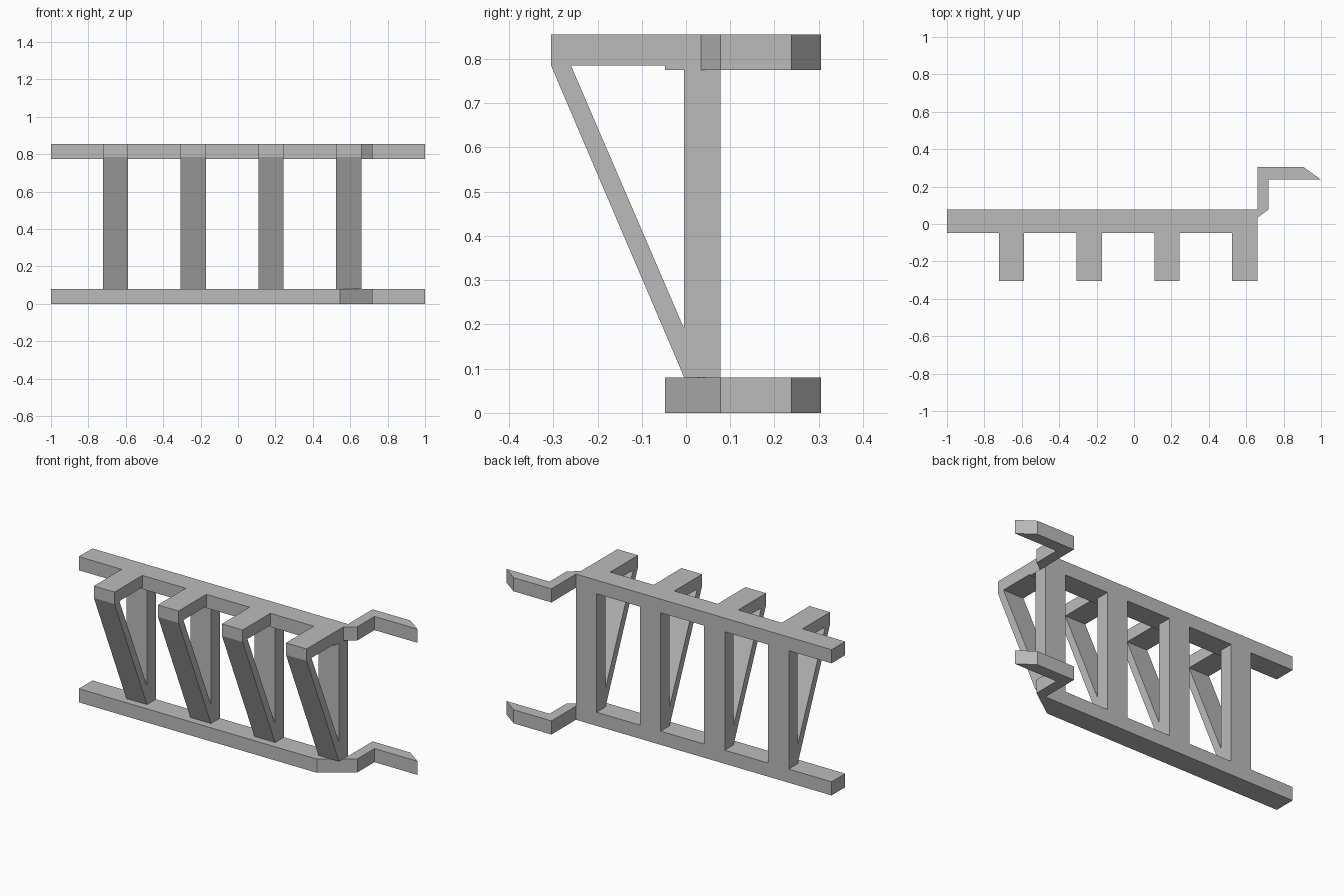
import bpy
import bmesh
from mathutils import Vector

cube = bpy.data.objects.get("Cube")
if cube:
    bpy.data.objects.remove(cube, do_unlink=True)

grey = bpy.data.materials.new("plain grey")
grey.use_nodes = True
grey.diffuse_color = (0.5, 0.5, 0.5, 1)
grey.node_tree.nodes["Principled BSDF"].inputs["Base Color"].default_value = (0.5, 0.5, 0.5, 1)


def prism(name, outline, start, end, axis):
    """Extrude a flat outline along x (outline in y, z) or z (outline in x, y)."""
    bm = bmesh.new()
    if axis == "x":
        points = [(start, a, b) for a, b in outline]
        move = Vector((end - start, 0, 0))
    else:
        points = [(a, b, start) for a, b in outline]
        move = Vector((0, 0, end - start))
    face = bm.faces.new([bm.verts.new(p) for p in points])
    extruded = bmesh.ops.extrude_face_region(bm, geom=[face], use_keep_orig=True)
    verts = [g for g in extruded["geom"] if isinstance(g, bmesh.types.BMVert)]
    bmesh.ops.translate(bm, verts=verts, vec=move)
    bmesh.ops.recalc_face_normals(bm, faces=bm.faces)
    mesh = bpy.data.meshes.new(name)
    bm.to_mesh(mesh)
    bm.free()
    mesh.materials.append(grey)
    obj = bpy.data.objects.new(name, mesh)
    bpy.context.collection.objects.link(obj)
    return obj


HEIGHT = 0.855
BACK, FRONT = 0.078, -0.048

# Rails with a cranked, pointed hook at the left end
hook = [(0.72, BACK), (0.72, 0.237), (1, 0.237), (0.905, 0.305), (0.66, 0.305), (0.66, BACK)]
rail_back = [(-1, BACK), (-1, FRONT)]
prism("bottom_rail", rail_back + [(0.545, FRONT)] + hook, 0, 0.08, "z")
prism("top_rail", rail_back + [(0.66, FRONT), (0.66, 0.034)] + hook, 0.775, HEIGHT, "z")

# Side outlines shared by the four brackets
post = [(-0.004, 0.08), (BACK, 0.08), (BACK, 0.775), (-0.004, 0.775)]
arm = [(-0.305, 0.785), (FRONT, 0.785), (FRONT, HEIGHT), (-0.305, HEIGHT)]
brace = [(-0.004, 0.08), (-0.004, 0.19), (-0.26, 0.785), (-0.305, 0.785)]

for i in range(4):
    x = -0.655 + i * 0.4157
    for name, outline in (("post", post), ("arm", arm), ("brace", brace)):
        prism(f"{name}_{i + 1}", outline, x - 0.067, x + 0.067, "x")
